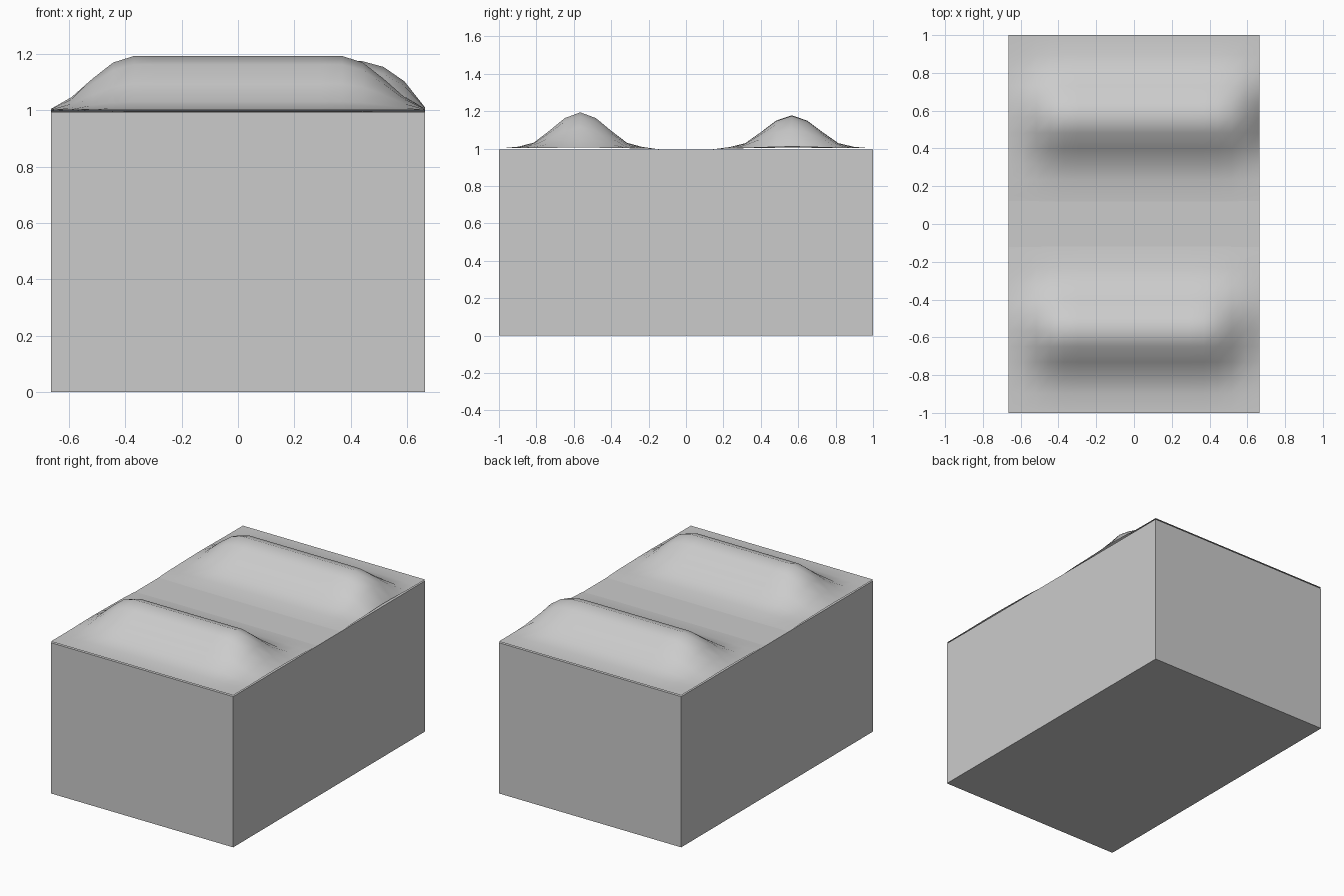
import bpy, bmesh

if "Cube" in bpy.data.objects:
    bpy.data.objects.remove(bpy.data.objects["Cube"])

HX, HY, TOP = 0.665, 1.0, 0.994
NX, NY = 18, 24


def finish(bm, name):
    mesh = bpy.data.meshes.new(name)
    bm.to_mesh(mesh)
    bm.free()
    obj = bpy.data.objects.new(name, mesh)
    bpy.context.collection.objects.link(obj)
    return obj


def lerp(points, t):
    """Piecewise-linear profile lookup."""
    if t <= points[0][0]:
        return points[0][1]
    for (a, u), (b, v) in zip(points, points[1:]):
        if t <= b:
            return u + (v - u) * (t - a) / (b - a)
    return points[-1][1]


# Solid block
bm = bmesh.new()
bmesh.ops.create_cube(bm, size=1)
for v in bm.verts:
    v.co = (v.co.x * 2 * HX, v.co.y * 2 * HY, (v.co.z + 0.5) * TOP)
finish(bm, "block")

# Ridge cross-section and the fade towards both ends
ACROSS = [(0, 1), (0.083, 0.84), (0.167, 0.48), (0.25, 0.15),
          (0.333, 0.04), (0.42, 0)]
ALONG = [(0.37, 1), (0.443, 0.88), (0.517, 0.58), (0.591, 0.24), (0.665, 0.02)]
ALONG_LONG = [(0.37, 1), (0.443, 0.985), (0.517, 0.87), (0.591, 0.58), (0.665, 0.05)]
# Base sheet dips under the block along the centre line
BASE = [(0.083, 0.989), (0.167, 0.998), (0.25, 1.001), (1.0, 1.002)]


def height(x, y):
    back = y > 0
    fade = ALONG_LONG if back and x > 0 else ALONG
    peak = 0.176 if back else 0.192
    d = abs(abs(y) - 0.565)
    return lerp(BASE, abs(y)) + peak * lerp(ACROSS, d) * lerp(fade, abs(x))


# Ridged surface sheet; rows line up with the ridge crests
bm = bmesh.new()
half = [0, 0.06] + [0.565 + i * 0.083 for i in range(-5, 6)] + [1.0]
half = [h for h in half if h <= HY]
rows = [-h for h in reversed(half[1:])] + half
grid = [[bm.verts.new((x, y, height(x, y)))
         for x in (-HX + 2 * HX * i / NX for i in range(NX + 1))] for y in rows]
for a, b in zip(grid, grid[1:]):
    for i in range(NX):
        bm.faces.new((a[i], a[i + 1], b[i + 1], b[i])).smooth = True
finish(bm, "ridged_surface")
